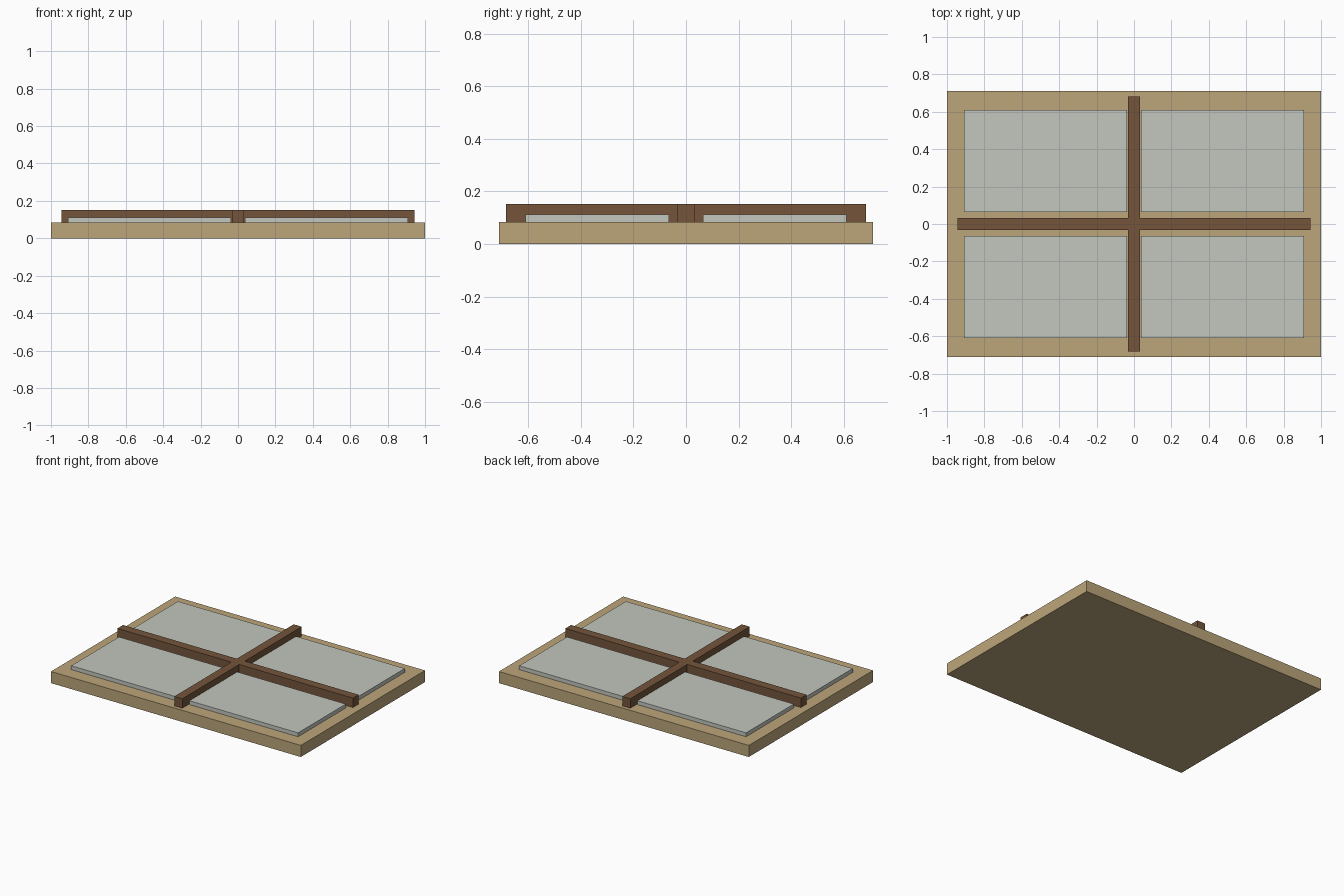
import bpy, bmesh

if "Cube" in bpy.data.objects:
    bpy.data.objects.remove(bpy.data.objects["Cube"])


def material(name, rgb):
    lin = [((c / 255 + 0.055) / 1.055) ** 2.4 for c in rgb]
    m = bpy.data.materials.new(name)
    m.diffuse_color = (*lin, 1)
    m.use_nodes = True
    m.node_tree.nodes["Principled BSDF"].inputs["Base Color"].default_value = m.diffuse_color
    return m


def prism(name, outline, z0, z1, mat):
    """Extrude a counter-clockwise outline from z0 up to z1."""
    bm = bmesh.new()
    face = bm.faces.new([bm.verts.new((x, y, z0)) for x, y in outline])
    top = bmesh.ops.extrude_face_region(bm, geom=[face])["geom"]
    bmesh.ops.translate(bm, vec=(0, 0, z1 - z0),
                        verts=[v for v in top if isinstance(v, bmesh.types.BMVert)])
    bmesh.ops.recalc_face_normals(bm, faces=bm.faces)
    me = bpy.data.meshes.new(name)
    bm.to_mesh(me)
    bm.free()
    me.materials.append(mat)
    ob = bpy.data.objects.new(name, me)
    bpy.context.collection.objects.link(ob)
    return ob


def rect(x0, x1, y0, y1):
    return [(x0, y0), (x1, y0), (x1, y1), (x0, y1)]


tan = material("tan wood", (188, 165, 122))
brown = material("dark brown wood", (117, 85, 59))
grey = material("pale grey glass", (194, 199, 190))

BASE_TOP = 0.084

# Base slab
prism("base_board", rect(-1, 1, -0.71, 0.71), 0, BASE_TOP, tan)

# Four panes, one per quarter
for sx, side in ((-1, "left"), (1, "right")):
    for sy, end in ((-1, "front"), (1, "back")):
        xs = sorted((sx * 0.038, sx * 0.908))
        ys = sorted((sy * 0.064, sy * 0.61))
        prism(f"pane_{end}_{side}", rect(*xs, *ys), BASE_TOP, 0.112, grey)

# Cross-shaped glazing bars
w, lx, ly = 0.032, 0.943, 0.683
cross = [(-w, -ly), (w, -ly), (w, -w), (lx, -w), (lx, w), (w, w),
         (w, ly), (-w, ly), (-w, w), (-lx, w), (-lx, -w), (-w, -w)]
prism("cross_bars", cross, BASE_TOP, 0.152, brown)
